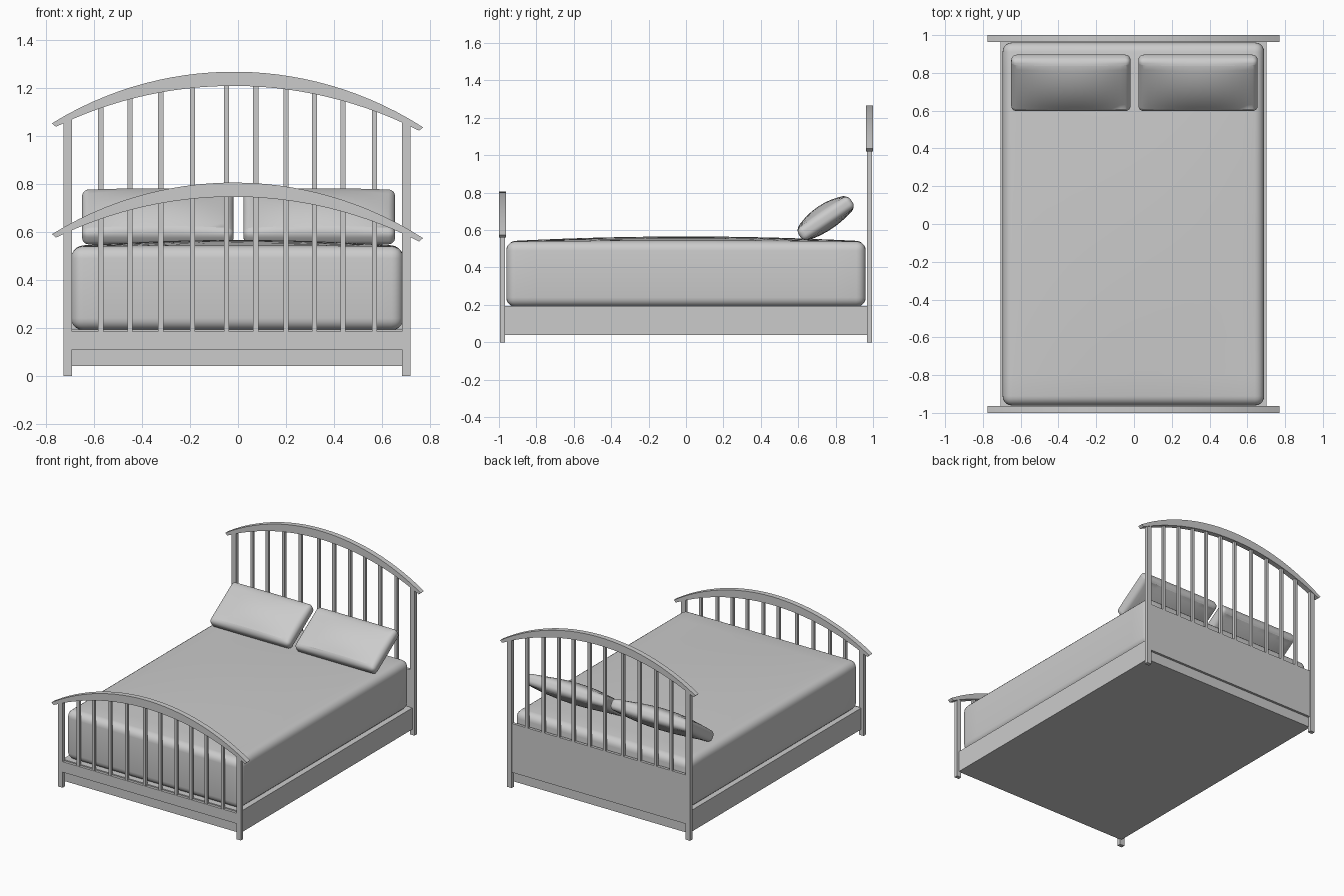
import bpy, bmesh, math
from mathutils import Matrix, Vector

if "Cube" in bpy.data.objects:
    bpy.data.objects.remove(bpy.data.objects["Cube"])


def finish(bm, name, smooth=False):
    bmesh.ops.recalc_face_normals(bm, faces=bm.faces)
    me = bpy.data.meshes.new(name)
    bm.to_mesh(me)
    bm.free()
    ob = bpy.data.objects.new(name, me)
    bpy.context.collection.objects.link(ob)
    if smooth:
        bpy.ops.object.select_all(action='DESELECT')
        ob.select_set(True)
        bpy.context.view_layer.objects.active = ob
        bpy.ops.object.shade_smooth_by_angle(angle=math.radians(40))
    return ob


def box(name, x0, x1, y0, y1, z0, z1):
    bm = bmesh.new()
    bmesh.ops.create_cube(bm, size=1)
    for v in bm.verts:
        v.co = Vector(((x0 + x1) / 2 + v.co.x * (x1 - x0),
                       (y0 + y1) / 2 + v.co.y * (y1 - y0),
                       (z0 + z1) / 2 + v.co.z * (z1 - z0)))
    return finish(bm, name)


def cushion(name, size, radius, bulge_top, bulge_bottom, matrix):
    """Rounded box whose large faces swell toward the middle."""
    bm = bmesh.new()
    bmesh.ops.create_cube(bm, size=1)
    bmesh.ops.scale(bm, vec=size, verts=bm.verts)
    flat = [e for e in bm.edges if abs(e.verts[0].co.z - e.verts[1].co.z) < 1e-5]
    bmesh.ops.subdivide_edges(bm, edges=flat, cuts=11, use_grid_fill=True)
    sharp = [e for e in bm.edges if e.calc_face_angle(0) > 1]
    bmesh.ops.bevel(bm, geom=sharp, offset=radius, segments=5, profile=0.5,
                    affect='EDGES', clamp_overlap=True)
    for v in bm.verts:
        u, w = 2 * v.co.x / size[0], 2 * v.co.y / size[1]
        f = max(0, 1 - u * u) * max(0, 1 - w * w)
        t = v.co.z / (size[2] / 2)
        v.co.z += f * (bulge_top * max(t, 0) + bulge_bottom * min(t, 0))
    bmesh.ops.transform(bm, matrix=matrix, verts=bm.verts)
    return finish(bm, name, True)


def arc_z(x, half, sag):
    """Drop below the crown of a circular arc."""
    r = (half * half + sag * sag) / (2 * sag)
    return r - math.sqrt(r * r - x * x)


TILT = 0.0107


def rail_bottom(x, crown):
    return crown - 0.059 - arc_z(x, 0.76, 0.180) - TILT * x


def arched_rail(name, crown, y0, y1, n=28):
    bm = bmesh.new()
    rings = []
    for i in range(n + 1):
        t = -1 + 2 * i / n
        xo, xi = 0.773 * t, 0.757 * t
        zo = crown - arc_z(xo, 0.773, 0.223) - TILT * xo
        zi = rail_bottom(xi, crown)
        rings.append([bm.verts.new((x - 0.002, y, z)) for x, y, z in
                      ((xo, y0, zo), (xo, y1, zo), (xi, y1, zi), (xi, y0, zi))])
    for a, b in zip(rings, rings[1:]):
        for k in range(4):
            bm.faces.new((a[k], a[(k + 1) % 4], b[(k + 1) % 4], b[k]))
    bm.faces.new(rings[0])
    bm.faces.new(rings[-1])
    return finish(bm, name, True)


# Headboard and footboard: rail, posts, panel and spindles
SPINDLES = (-.572, -.451, -.322, -.19, -.047, .074, .2, .318, .438, .568)
for name, side, crown, panel_top in (("headboard", 1, 1.267, 0.46),
                                     ("footboard", -1, 0.805, 0.185)):
    yc = side * 0.9815
    arched_rail(name + "_rail", crown, yc - 0.0185, yc + 0.0185)
    for label, x in (("left", -0.710), ("right", 0.701)):
        box(f"{name}_{label}_post", x - 0.018, x + 0.018, yc - 0.0135, yc + 0.0135,
            0, rail_bottom(x, crown) + 0.012)
    box(name + "_panel", -0.70, 0.692, yc - 0.011, yc + 0.009, 0.11, panel_top)
    for i, x in enumerate(SPINDLES):
        box(f"{name}_spindle_{i + 1}", x - 0.0105, x + 0.0105, yc - 0.009, yc + 0.009,
            panel_top - 0.01, rail_bottom(x, crown) + 0.015)

# Bed base
box("bed_base", -0.706, 0.701, -0.974, 0.974, 0.04, 0.193)

# Mattress with a slightly domed top
cushion("mattress", (1.385, 1.922, 0.35), 0.05, 0.026, 0,
        Matrix.Translation((-0.003, 0, 0.365)))

# Pillows leaning toward the headboard
for label, x in (("left", -0.334), ("right", 0.339)):
    cushion(f"{label}_pillow", (0.632, 0.335, 0.075), 0.03, 0.038, 0.026,
            Matrix.Translation((x, 0.747, 0.662)) @ Matrix.Rotation(math.radians(34), 4, 'X'))
